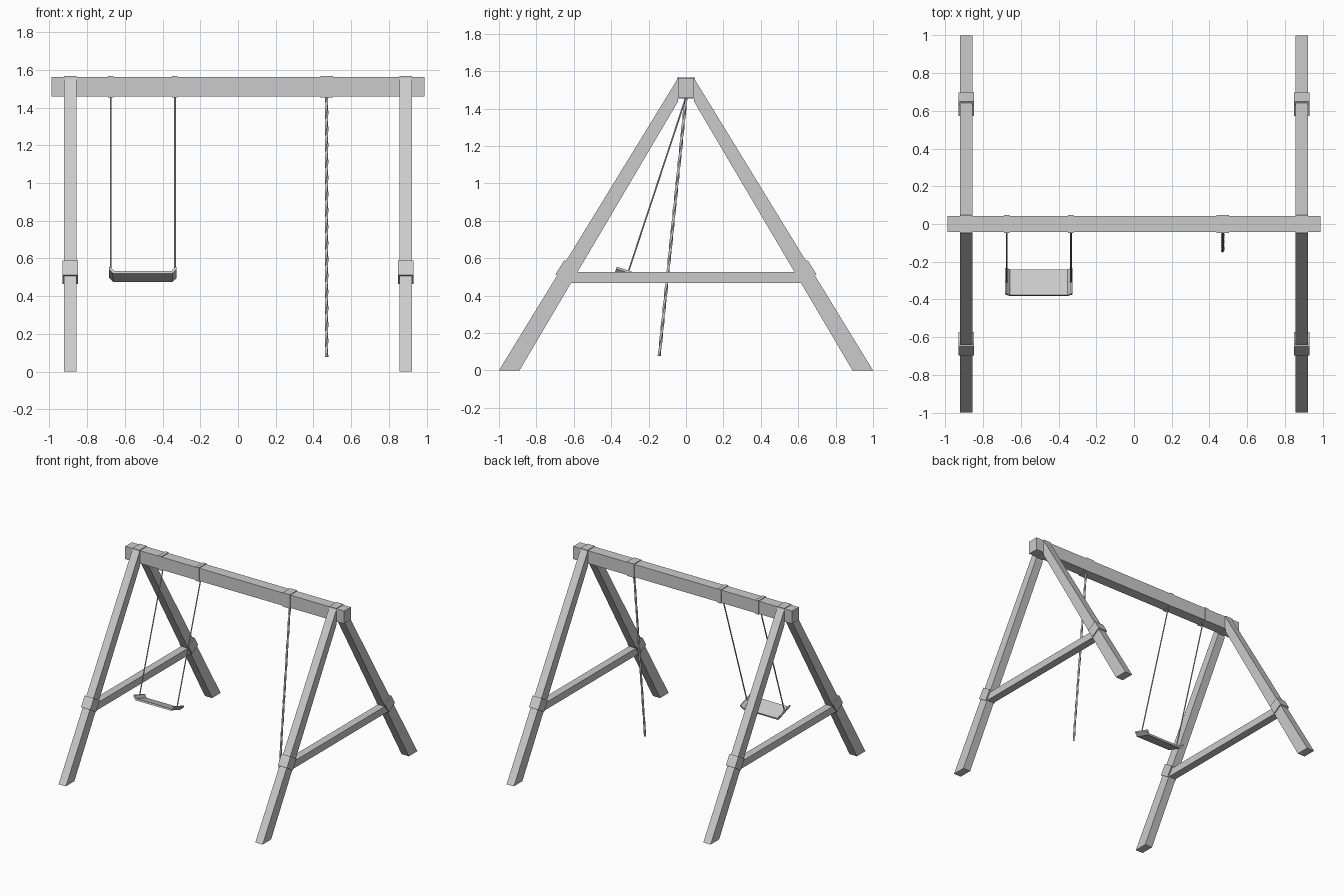
import bpy, bmesh, math
from mathutils import Vector

if "Cube" in bpy.data.objects:
    bpy.data.objects.remove(bpy.data.objects["Cube"])


def loft(name, rings):
    """Solid through a list of equally sized point rings, capped at both ends."""
    bm = bmesh.new()
    vs = [[bm.verts.new(p) for p in ring] for ring in rings]
    n = len(vs[0])
    for a, b in zip(vs, vs[1:]):
        for i in range(n):
            j = (i + 1) % n
            bm.faces.new((a[i], a[j], b[j], b[i]))
    bm.faces.new(vs[0])
    bm.faces.new(vs[-1])
    bmesh.ops.recalc_face_normals(bm, faces=bm.faces)
    me = bpy.data.meshes.new(name)
    bm.to_mesh(me)
    bm.free()
    ob = bpy.data.objects.new(name, me)
    bpy.context.collection.objects.link(ob)
    return ob


def side_prism(name, x, width, yz):
    """Side-view (y, z) outline given thickness along x."""
    return loft(name, [[(x + s * width / 2, y, z) for y, z in yz] for s in (-1, 1)])


def rect(y0, y1, z0, z1):
    return [(y0, z0), (y1, z0), (y1, z1), (y0, z1)]


def rope(name, a, b, radius, sides, steps=1, turns=0.0):
    """Straight rope, optionally twisted about its axis."""
    a, b = Vector(a), Vector(b)
    u = Vector((1, 0, 0))
    v = (b - a).normalized().cross(u)
    rings = []
    for k in range(steps + 1):
        t = k / steps
        c = a.lerp(b, t)
        ang = [math.tau * (i / sides + turns * t) for i in range(sides)]
        rings.append([c + radius * (math.cos(q) * u + math.sin(q) * v) for q in ang])
    return loft(name, rings)


# Top beam and the thin bands wrapped round it
side_prism("top_beam", 0, 1.98, rect(-0.043, 0.043, 1.458, 1.562))
for x, w in ((-0.89, 0.066), (0.89, 0.066), (-0.675, 0.03), (-0.335, 0.03), (0.47, 0.066)):
    side_prism("beam_band", x, w, rect(-0.047, 0.047, 1.453, 1.567))

# Tapered legs, collars and cross braces at each end
leg = [(-1.0, 0), (-0.89, 0), (-0.044, 1.435), (-0.044, 1.56)]
along = Vector((0.53, 0.848)) * 0.09
across = Vector((0.848, -0.53)) * 0.09
low = Vector((-0.698, 0.513))
collar = [low, low + across, low + across + along, low + along]
for x in (-0.89, 0.89):
    for s, side in ((1, "front"), (-1, "back")):
        side_prism(side + "_leg", x, 0.066, [(s * y, z) for y, z in leg])
        side_prism(side + "_collar", x, 0.082, [(s * y, z) for y, z in collar])
    side_prism("cross_brace", x, 0.062, rect(-0.62, 0.62, 0.467, 0.525))

# Swing seat: flat board with upturned ends, tilted square to its ropes
up = Vector((0, 0.318, 0.948))
back = Vector((0, 0.948, -0.318))
centre = Vector((-0.505, -0.311, 0.503))
half = [(0.157, -0.006), (0.18, 0.018), (0.18, 0.03), (0.172, 0.03), (0.153, 0.008)]
profile = half + [(-x, h) for x, h in reversed(half)]
loft("swing_seat", [[centre + Vector((x, 0, 0)) + up * h + back * d for x, h in profile]
                    for d in (-0.072, 0.072)])
for x in (-0.675, -0.335):
    rope("swing_rope", (x, 0, 1.46), (x, -0.308, 0.528), 0.005, 6)

# Twisted climbing rope
rope("climbing_rope", (0.47, 0, 1.46), (0.47, -0.143, 0.077), 0.009, 4, steps=60, turns=4)
